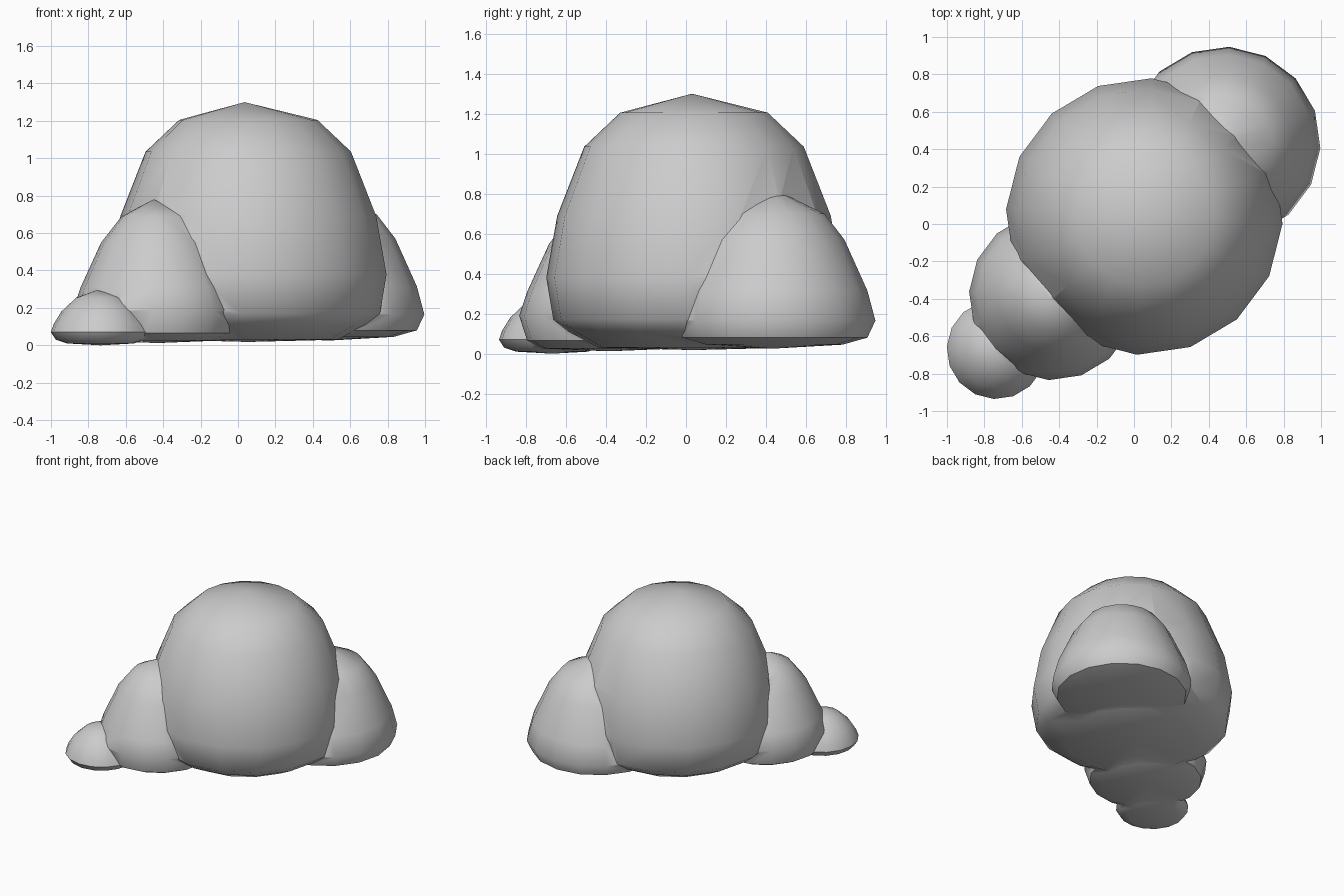
import bpy, bmesh, math

if "Cube" in bpy.data.objects:
    bpy.data.objects.remove(bpy.data.objects["Cube"])


def mound(name, centre, profile, segments=16, phase=-3):
    """Lathed lump: profile runs from the peak (r = 0) to the base centre (r = 0)."""
    bm = bmesh.new()
    cx, cy = centre
    rings = []
    for r, z in profile[1:-1]:
        ring = []
        for i in range(segments):
            a = math.radians(phase) + 2 * math.pi * i / segments
            ring.append(bm.verts.new((cx + r * math.cos(a), cy + r * math.sin(a), z)))
        rings.append(ring)
    top = bm.verts.new((cx - 0.02, cy - 0.01, profile[0][1]))
    base = bm.verts.new((cx, cy, profile[-1][1]))
    for i in range(segments):
        j = (i + 1) % segments
        bm.faces.new((top, rings[0][i], rings[0][j]))
        bm.faces.new((base, rings[-1][j], rings[-1][i]))
        for a, b in zip(rings, rings[1:]):
            bm.faces.new((a[i], b[i], b[j], a[j]))
    bmesh.ops.recalc_face_normals(bm, faces=bm.faces)
    mesh = bpy.data.meshes.new(name)
    bm.to_mesh(mesh)
    bm.free()
    ob = bpy.data.objects.new(name, mesh)
    bpy.context.collection.objects.link(ob)
    return ob


# Large central lump
rock = mound("lumpy_mound", (0.055, 0.04), [
    (0, 1.30), (0.37, 1.205), (0.55, 1.035), (0.685, 0.69),
    (0.74, 0.38), (0.705, 0.17), (0.63, 0.11), (0.48, 0.03), (0, 0.018)])

# Smaller lumps: back right, front left, and the little one at the front corner
lumps = [
    mound("back_lump", (0.482, 0.433), [
        (0, 0.83), (0.26, 0.70), (0.36, 0.57), (0.475, 0.315),
        (0.515, 0.165), (0.475, 0.08), (0.35, 0.045), (0, 0.025)]),
    mound("front_lump", (-0.432, -0.385), [
        (0, 0.78), (0.19, 0.69), (0.30, 0.55), (0.41, 0.31),
        (0.45, 0.19), (0.41, 0.065), (0.33, 0.025), (0, 0.012)]),
    mound("small_lump", (-0.735, -0.67), [
        (0, 0.295), (0.13, 0.255), (0.21, 0.18), (0.25, 0.115),
        (0.266, 0.07), (0.24, 0.03), (0.18, 0.01), (0, 0.0)]),
]

# Fuse into one surface
bpy.context.view_layer.objects.active = rock
for lump in lumps:
    mod = rock.modifiers.new("fuse", 'BOOLEAN')
    mod.operation = 'UNION'
    mod.solver = 'EXACT'
    mod.object = lump
    bpy.ops.object.modifier_apply(modifier=mod.name)
    bpy.data.objects.remove(lump, do_unlink=True)

# Smooth surface, sharp creases between lumps
bpy.ops.object.select_all(action='DESELECT')
rock.select_set(True)
bpy.context.view_layer.objects.active = rock
bpy.ops.object.shade_smooth_by_angle(angle=math.radians(42))
